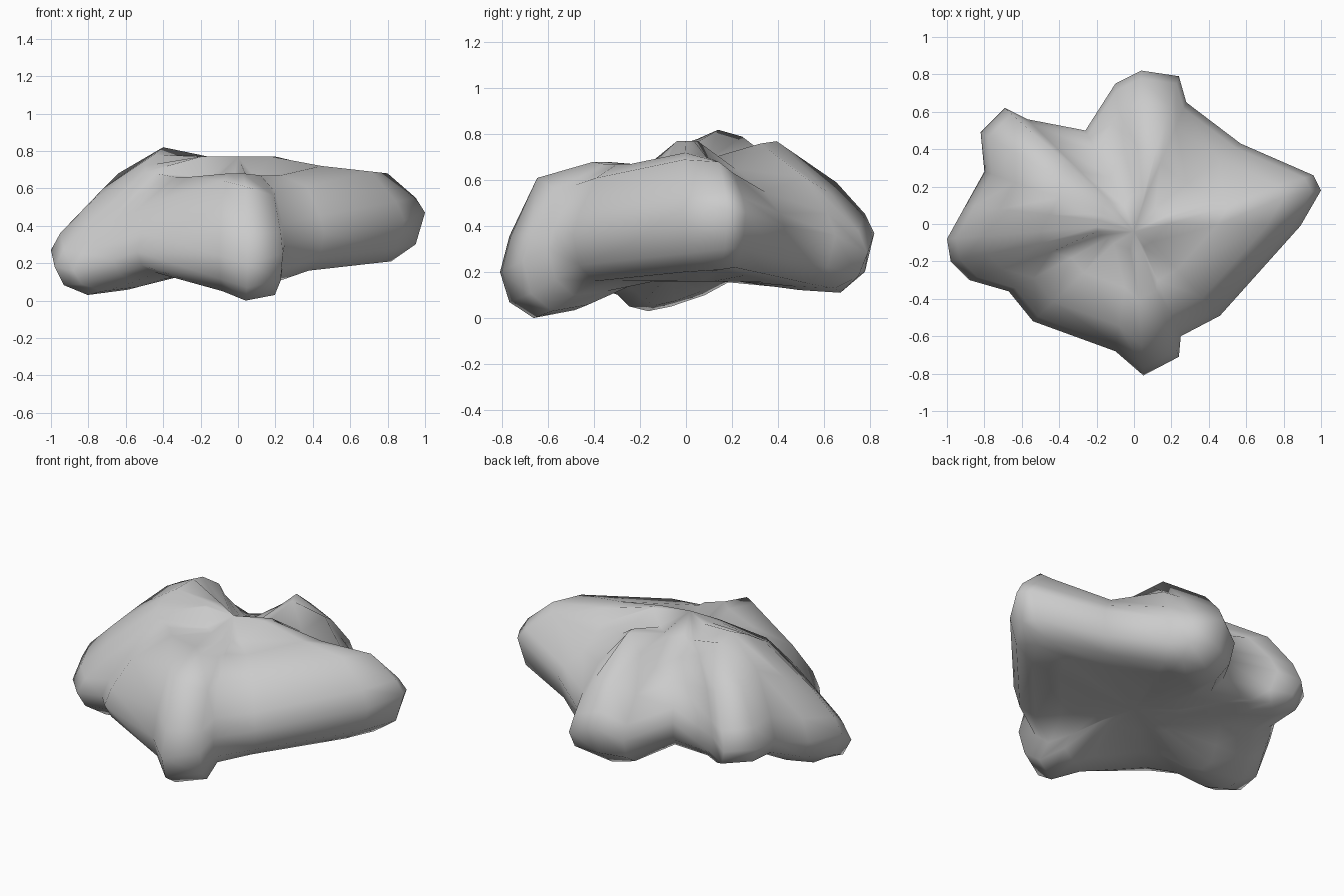
import bpy, bmesh

# Outline of the boulder, counter-clockwise from the right-hand lobe:
# x, y, height of widest point, shoulder, upper slope, underside
COLUMNS = [
    (1.00, .18, .47, .68, .70, .21), (.96, .26, .46, .63, .63, .22),
    (.57, .43, .40, .55, .65, .19), (.28, .65, .36, .61, .76, .15),
    (.24, .79, .28, .54, .77, .13), (.04, .82, .37, .59, .68, .11),
    (-.10, .75, .30, .52, .59, .12), (-.26, .50, .36, .56, .63, .18),
    (-.57, .56, .38, .60, .70, .20), (-.69, .62, .34, .62, .74, .20),
    (-.82, .49, .34, .64, .79, .20), (-.80, .28, .30, .68, .82, .18),
    (-.90, .10, .26, .60, .78, .10), (-1.0, -.08, .27, .51, .72, .05),
    (-.98, -.20, .18, .43, .69, .03), (-.88, -.30, .16, .41, .68, .05),
    (-.67, -.36, .22, .49, .66, .10), (-.54, -.52, .26, .53, .66, .15),
    (-.10, -.68, .24, .64, .68, .05), (.05, -.81, .20, .61, .68, .00),
    (.24, -.71, .25, .56, .67, .03), (.25, -.60, .30, .58, .67, .10),
    (.46, -.49, .36, .61, .67, .16), (.89, -.01, .43, .69, .72, .20),
]


def mix(a, b, t):
    return a + (b - a) * t


def profile(x, y, tip, shoulder, upper, under):
    """Radial section from the top centre, over the rim, to the underside."""
    # Crest across the top with a gully on either side
    crest = .77 if abs(y) < .3 else .69 if y > 0 else .66
    return [(.2, crest), (.5, upper), (.8, shoulder),
            (.95, mix(shoulder, tip, .62)), (1, tip),
            (.95, mix(tip, under, .65)), (.82, under),
            (.6, mix(under, .17, .2)), (.28, .16)]


bm = bmesh.new()
cols = [[bm.verts.new((c[0] * f, c[1] * f, z)) for f, z in profile(*c)]
        for c in COLUMNS]
top = bm.verts.new((0, -.04, .77))
base = bm.verts.new((0, 0, .17))

# Skin neighbouring sections and close top and bottom
for a, b in zip(cols, cols[1:] + cols[:1]):
    bm.faces.new((top, a[0], b[0]))
    for i in range(len(a) - 1):
        bm.faces.new((a[i], a[i + 1], b[i + 1], b[i]))
    bm.faces.new((base, b[-1], a[-1]))

bmesh.ops.recalc_face_normals(bm, faces=bm.faces)
for face in bm.faces:
    face.smooth = True

# Boulder
mesh = bpy.data.meshes.new("boulder")
bm.to_mesh(mesh)
bm.free()
bpy.context.collection.objects.link(bpy.data.objects.new("boulder", mesh))
